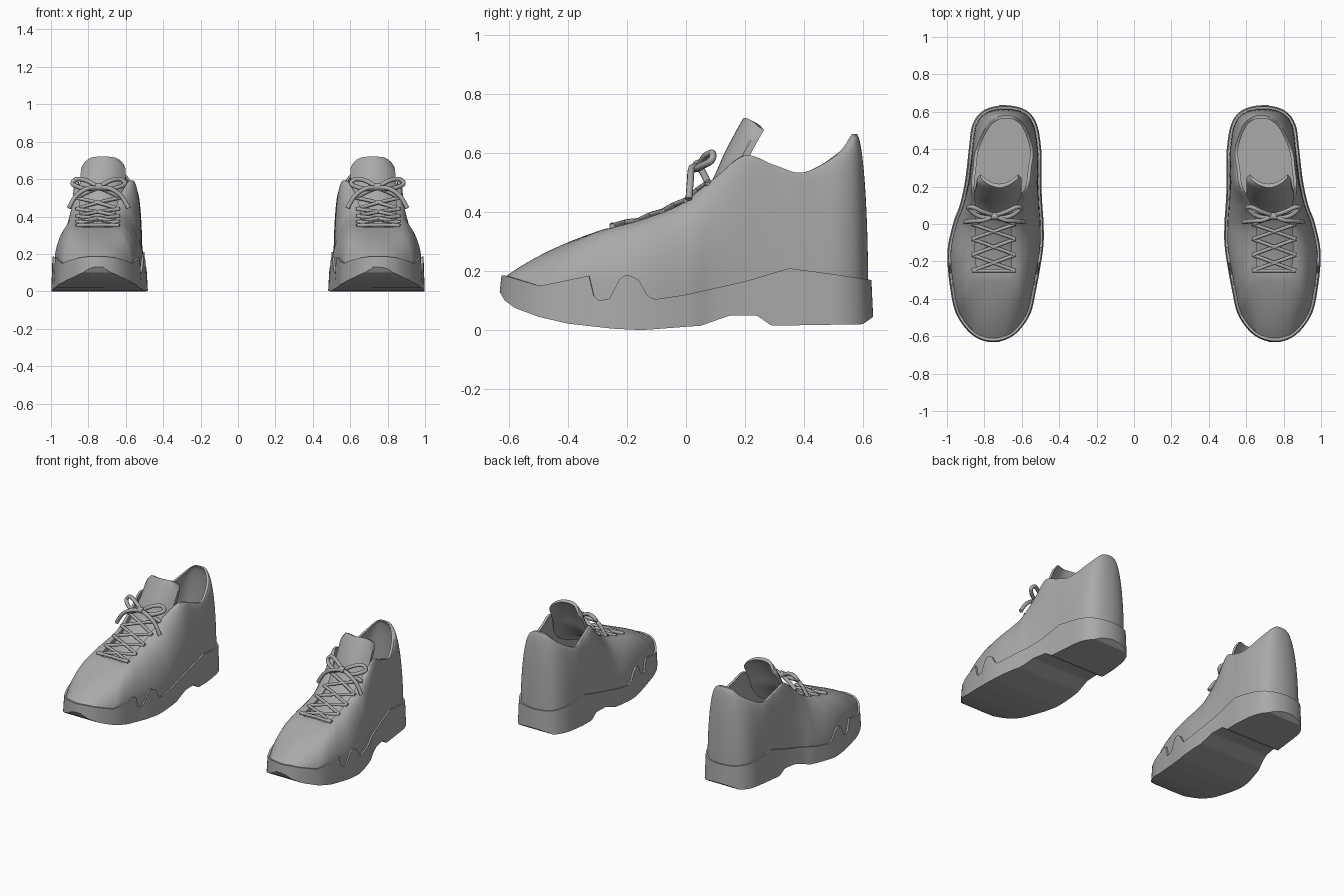
import bpy
import math
from mathutils import Vector

cube = bpy.data.objects.get("Cube")
if cube:
    bpy.data.objects.remove(cube)

grey = bpy.data.materials.new("mid_grey")
grey.use_nodes = True
colour = (0.4, 0.4, 0.4, 1)
grey.diffuse_color = colour
for node in grey.node_tree.nodes:
    if node.type == 'BSDF_PRINCIPLED':
        node.inputs["Base Color"].default_value = colour


def interp(table, y):
    """Straight-line lookup in a list of (y, value)."""
    if y <= table[0][0]:
        return table[0][1]
    for (y0, a), (y1, b) in zip(table, table[1:]):
        if y <= y1:
            return a + (b - a) * (y - y0) / (y1 - y0)
    return table[-1][1]


def smooth_path(keys, steps, closed=False):
    """Catmull-Rom samples through key points of any dimension."""
    n = len(keys)
    get = (lambda i: keys[i % n]) if closed else (lambda i: keys[max(0, min(n - 1, i))])
    out = []
    for i in range(n if closed else n - 1):
        quad = [get(i + k) for k in (-1, 0, 1, 2)]
        for s in range(steps):
            t = s / steps
            out.append([b + t * ((c - a) + t * ((2 * a - 5 * b + 4 * c - d)
                        + t * (3 * b - a - 3 * c + d))) / 2 for a, b, c, d in zip(*quad)])
    if not closed:
        out.append(list(keys[-1]))
    return out


def finish(obj, angle):
    bpy.ops.object.select_all(action='DESELECT')
    obj.select_set(True)
    bpy.context.view_layer.objects.active = obj
    bpy.ops.object.shade_smooth_by_angle(angle=math.radians(angle))


def loft(name, rings, cap=False, angle=40):
    """Skin closed rings and mirror the result into a pair."""
    n = len(rings[0])
    verts = [p for ring in rings for p in ring]
    faces = []
    for r in range(len(rings) - 1):
        for i in range(n):
            j = (i + 1) % n
            faces.append((r * n + i, r * n + j, (r + 1) * n + j, (r + 1) * n + i))
    if cap:
        faces.append(tuple(range((len(rings) - 1) * n, len(rings) * n)))
    mesh = bpy.data.meshes.new(name)
    mesh.from_pydata(verts, [], faces)
    mesh.materials.append(grey)
    obj = bpy.data.objects.new(name, mesh)
    bpy.context.collection.objects.link(obj)
    finish(obj, angle)
    mirror = obj.modifiers.new("pair", 'MIRROR')
    mirror.use_mirror_merge = False


def cords(name, paths, radius):
    """Round cords through the given paths, one object per shoe."""
    for side, sign in (("left", 1), ("right", -1)):
        curve = bpy.data.curves.new(side + "_" + name, 'CURVE')
        curve.dimensions = '3D'
        curve.bevel_depth = radius
        curve.bevel_resolution = 2
        curve.use_fill_caps = True
        for path in paths:
            pts = smooth_path(path, 6)
            spline = curve.splines.new('POLY')
            spline.points.add(len(pts) - 1)
            for p, (x, y, z) in zip(spline.points, pts):
                p.co = (sign * x, y, z, 1)
            spline.use_smooth = True
        curve.materials.append(grey)
        obj = bpy.data.objects.new(side + "_" + name, curve)
        bpy.context.collection.objects.link(obj)


# Outline from toe round to heel and back: sole x, y, then collar edge x, y, z
outline = smooth_path([
    (.755, -.632, .75, -.27, .345), (.862, -.595, .8, -.27, .345),
    (.946, -.49, .845, -.265, .345), (.98, -.36, .86, -.22, .355),
    (.998, -.16, .865, -.12, .385), (.968, 0, .86, -.01, .43),
    (.932, .1, .862, .1, .515), (.907, .21, .87, .2, .592),
    (.893, .31, .86, .3, .56), (.882, .41, .845, .4, .535),
    (.862, .535, .79, .52, .6), (.8, .61, .735, .57, .655),
    (.685, .635, .68, .58, .665),
    (.577, .608, .63, .57, .655), (.52, .535, .58, .52, .6),
    (.497, .41, .54, .4, .535), (.494, .31, .55, .3, .56),
    (.495, .21, .565, .2, .592), (.49, .1, .615, .1, .515),
    (.483, -.01, .64, -.01, .43), (.487, -.14, .64, -.12, .385),
    (.525, -.36, .64, -.22, .355), (.559, -.49, .655, -.265, .345),
    (.643, -.595, .7, -.27, .345)], 12, True)
count = len(outline)
inward = []
for i in range(count):
    a, b = outline[i - 1], outline[(i + 1) % count]
    inward.append(Vector((a[1] - b[1], b[0] - a[0], 0)).normalized())

# Sole heights along the length: tread underneath and wavy upper edge
tread = [(-.632, .13), (-.615, .1), (-.58, .075), (-.5, .045), (-.4, .022), (-.25, .005),
         (-.15, 0), (.05, .015), (.15, .05), (.24, .05), (.29, .015), (.6, .02), (.635, .045)]
wave = [(-.62, .185), (-.5, .15), (-.4, .17), (-.33, .185), (-.31, .1), (-.26, .105),
        (-.225, .175), (-.2, .19), (-.16, .17), (-.125, .11), (-.1, .105), (0, .12),
        (.2, .165), (.35, .21), (.5, .19), (.635, .17)]
MID = 0.72


def sole_ring(inset, height):
    return [Vector((p[0], p[1], height(p[1]))) + n * inset for p, n in zip(outline, inward)]


def toward_middle(ring, amount):
    return [Vector((p.x + (MID - p.x) * amount, p.y, p.z)) for p in ring]


def tread_z(y):
    return interp(tread, y)


def wave_z(y):
    return interp(wave, y)


# Sole: tread, side wall and lip
edge = sole_ring(0, tread_z)
loft("soles", [toward_middle(edge, 1), toward_middle(edge, .5), edge,
               sole_ring(.003, lambda y: (tread_z(y) + wave_z(y)) / 2),
               sole_ring(.006, wave_z),
               sole_ring(.04, lambda y: wave_z(y) - .004)], angle=35)

# Upper: skirt behind the sole, shell rising to the collar and throat, then lining
LEVELS = 12
WELT = .017
roundness = [(-.61, .25), (-.5, .6), (-.35, .85), (-.1, .8), (.1, .9), (.64, .9)]
shoulder = [(-.61, .18), (-.5, .145), (-.4, .155), (-.2, .17), (0, .13), (.3, .18), (.63, .16)]


def shell_ring(t, inset):
    ring = []
    for p, n in zip(outline, inward):
        bulge = interp(roundness, p[1])
        across = t + (1 - math.cos(t * math.pi / 2) - t) * bulge
        rise = t + (math.sin(t * math.pi / 2) - t) * bulge
        base = Vector((p[0], p[1], interp(shoulder, p[1]))) + n * WELT
        top = Vector(p[2:])
        ring.append(Vector((base.x + (top.x - base.x) * across,
                            base.y + (top.y - base.y) * across,
                            base.z + (top.z - base.z) * rise)) + n * inset)
    return ring


skirt = sole_ring(WELT, lambda y: tread_z(y) + .05)
outer = [shell_ring(i / LEVELS, 0) for i in range(LEVELS + 1)]
lining = [shell_ring(i / LEVELS, .016) for i in range(LEVELS, -1, -1)]
loft("uppers", [skirt] + outer + lining)

# Insole
foot = sole_ring(.03, lambda y: .17)
loft("insoles", [foot, toward_middle(foot, .5), toward_middle(foot, 1)])

# Tongue: centre x, y, z and half width from throat to tip
tongue_rings = []
for x, y, z, w in smooth_path([(.75, -.3, .315, .125), (.75, -.15, .35, .13),
                               (.745, 0, .415, .135), (.735, .08, .495, .135),
                               (.725, .13, .6, .122), (.72, .175, .685, .118),
                               (.72, .195, .72, .1)], 5):
    us = [k / 6 - 1 for k in range(13)]
    front = [Vector((x + u * w, y + .05 * u * u, z - .03 * u ** 4)) for u in us]
    back = [p + Vector((0, .02, -.01)) for p in reversed(front)]
    tongue_rings.append(front + back)
loft("tongues", tongue_rings, cap=True)

# Criss-cross laces between the two throat edges
eyelets = [(-.25, .352), (-.165, .37), (-.08, .402), (0, .44), (.075, .5)]


def lace(a, b, swap):
    ends = [(.635, *a), (.75, (a[0] + b[0]) / 2, (a[1] + b[1]) / 2 + .004), (.865, *b)]
    return [(1.5 - x, y, z) for x, y, z in ends] if swap else ends


laces = [lace(eyelets[0], eyelets[0], False)]
for low, high in zip(eyelets, eyelets[1:]):
    laces += [lace(low, high, False), lace(low, high, True)]
cords("laces", laces, .01)

# Bow: loops, loose ends and the strands that reach the knot
KNOT = Vector((.745, .045, .555))
loop = [(0, 0, 0), (.06, .02, .035), (.115, .045, .045), (.14, .04, .02),
        (.1, .005, 0), (.05, -.01, -.008), (0, 0, 0)]
tail = [(0, 0, 0), (.06, -.025, -.005), (.12, -.03, -.045), (.16, -.035, -.11)]
strand = [(0, 0, 0), (.06, .015, -.025), (.12, .03, -.055)]
bow = [[tuple(KNOT + Vector((s * x, y, z))) for x, y, z in part]
       for part in (loop, tail, strand) for s in (1, -1)]
cords("bow", bow, .012)
cords("knot", [[tuple(KNOT + Vector((dx, -.004, .004))) for dx in (-.018, 0, .018)]], .02)
